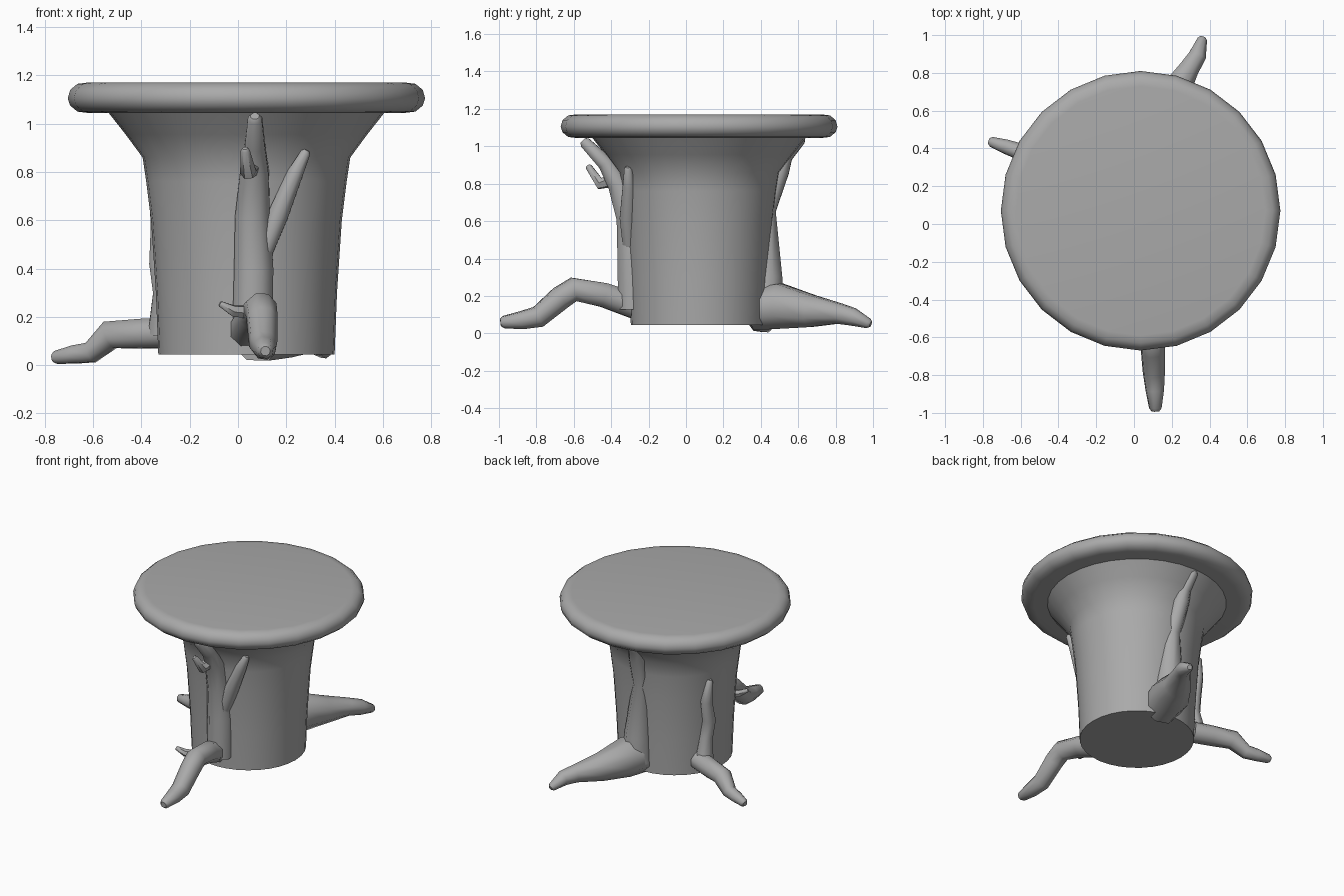
import bpy
import bmesh
import math
from mathutils import Vector

if "Cube" in bpy.data.objects:
    bpy.data.objects.remove(bpy.data.objects["Cube"], do_unlink=True)

gray = bpy.data.materials.new("plain gray")
gray.use_nodes = True
gray.diffuse_color = (0.4, 0.4, 0.4, 1)
gray.node_tree.nodes["Principled BSDF"].inputs["Base Color"].default_value = (0.4, 0.4, 0.4, 1)

CENTRE = Vector((0.035, 0.07, 0))


def loft(name, rings, angle):
    """Skin a list of point rings, cap both ends and smooth the result."""
    bm = bmesh.new()
    loops = [[bm.verts.new(p) for p in ring] for ring in rings]
    n = len(loops[0])
    for a, b in zip(loops, loops[1:]):
        for i in range(n):
            j = (i + 1) % n
            bm.faces.new((a[i], a[j], b[j], b[i]))
    bm.faces.new(loops[0][::-1])
    bm.faces.new(loops[-1])
    bmesh.ops.recalc_face_normals(bm, faces=bm.faces)
    mesh = bpy.data.meshes.new(name)
    bm.to_mesh(mesh)
    bm.free()
    mesh.materials.append(gray)
    obj = bpy.data.objects.new(name, mesh)
    bpy.context.collection.objects.link(obj)
    bpy.ops.object.select_all(action="DESELECT")
    obj.select_set(True)
    bpy.context.view_layer.objects.active = obj
    bpy.ops.object.shade_smooth_by_angle(angle=math.radians(angle))
    return obj


def turned(name, profile, sides):
    """Round part about the trunk axis from (radius, height) pairs."""
    steps = [math.tau * i / sides for i in range(sides)]
    loft(name, [[CENTRE + Vector((r * math.cos(t), r * math.sin(t), z)) for t in steps]
                for r, z in profile], 40)


def limb(name, path, sides=8):
    """Tapered tube along (x, y, z, radius) points with a blunt rounded tip."""
    pts = [Vector(p[:3]) for p in path]
    radii = [p[3] for p in path]
    tip = (pts[-1] - pts[-2]).normalized()
    pts.append(pts[-1] + tip * radii[-1] * 0.5)
    radii.append(radii[-1] * 0.6)
    rings, side = [], None
    for i, (p, r) in enumerate(zip(pts, radii)):
        before = (p - pts[i - 1]).normalized() if i else Vector()
        after = (pts[i + 1] - p).normalized() if i + 1 < len(pts) else Vector()
        axis = (before + after).normalized()
        if side is None:
            side = axis.orthogonal()
        side = (side - axis * side.dot(axis)).normalized()
        up = axis.cross(side)
        rings.append([p + r * (math.cos(t) * side + math.sin(t) * up)
                      for t in (math.tau * (k + 0.5) / sides for k in range(sides))])
    loft(name, rings, 50)


# Flared trunk and thick rounded table top
turned("trunk", [(0.365, 0.045), (0.375, 0.3), (0.395, 0.6), (0.415, 0.76),
                 (0.43, 0.86), (0.5, 0.955), (0.575, 1.05)], 32)
turned("table_top", [(0.66, 1.045), (0.7, 1.05), (0.73, 1.075), (0.74, 1.105),
                     (0.73, 1.14), (0.7, 1.165), (0.66, 1.17)], 24)

# Front root, its twig and the climbing stems
limb("front_root", [(0.03, -0.24, 0.135, 0.075), (0.07, -0.44, 0.205, 0.07),
                    (0.095, -0.6, 0.235, 0.068), (0.1, -0.67, 0.19, 0.066),
                    (0.105, -0.79, 0.088, 0.06), (0.11, -0.88, 0.07, 0.05),
                    (0.113, -0.975, 0.06, 0.034)])
limb("front_root_twig", [(0.05, -0.53, 0.22, 0.03), (-0.02, -0.56, 0.225, 0.025),
                         (-0.07, -0.58, 0.252, 0.014)], 6)
limb("front_stem", [(0.06, -0.28, 0.13, 0.09), (0.065, -0.285, 0.4, 0.088),
                    (0.06, -0.3, 0.62, 0.078), (0.068, -0.36, 0.8, 0.064),
                    (0.07, -0.43, 0.91, 0.045), (0.07, -0.54, 1.02, 0.032)])
limb("front_stem_twig", [(0.06, -0.37, 0.83, 0.045), (0.042, -0.46, 0.8, 0.034),
                         (0.03, -0.52, 0.89, 0.019)], 6)
limb("front_branch", [(0.09, -0.3, 0.42, 0.035), (0.165, -0.312, 0.62, 0.046),
                      (0.235, -0.305, 0.79, 0.036), (0.28, -0.31, 0.88, 0.022)])

# Back root and stem
limb("back_root", [(0.08, 0.36, 0.13, 0.12), (0.12, 0.5, 0.145, 0.13),
                   (0.2, 0.67, 0.118, 0.092), (0.29, 0.82, 0.105, 0.058),
                   (0.335, 0.89, 0.088, 0.05), (0.36, 0.975, 0.053, 0.028)])
limb("back_stem", [(0.08, 0.42, 0.12, 0.105), (0.07, 0.43, 0.3, 0.092),
                   (0.045, 0.425, 0.66, 0.06), (0.03, 0.5, 0.87, 0.056),
                   (0.025, 0.53, 0.95, 0.045), (0.02, 0.61, 1.04, 0.035)])

# Right-hand root and stem
limb("right_root", [(-0.28, 0.25, 0.135, 0.068), (-0.4, 0.3, 0.13, 0.066),
                    (-0.53, 0.35, 0.125, 0.062), (-0.61, 0.385, 0.052, 0.046),
                    (-0.68, 0.41, 0.044, 0.04), (-0.755, 0.435, 0.032, 0.028)])
limb("right_stem", [(-0.315, 0.25, 0.13, 0.062), (-0.31, 0.22, 0.3, 0.045),
                    (-0.325, 0.21, 0.42, 0.046), (-0.325, 0.24, 0.56, 0.04),
                    (-0.345, 0.23, 0.7, 0.022)])
